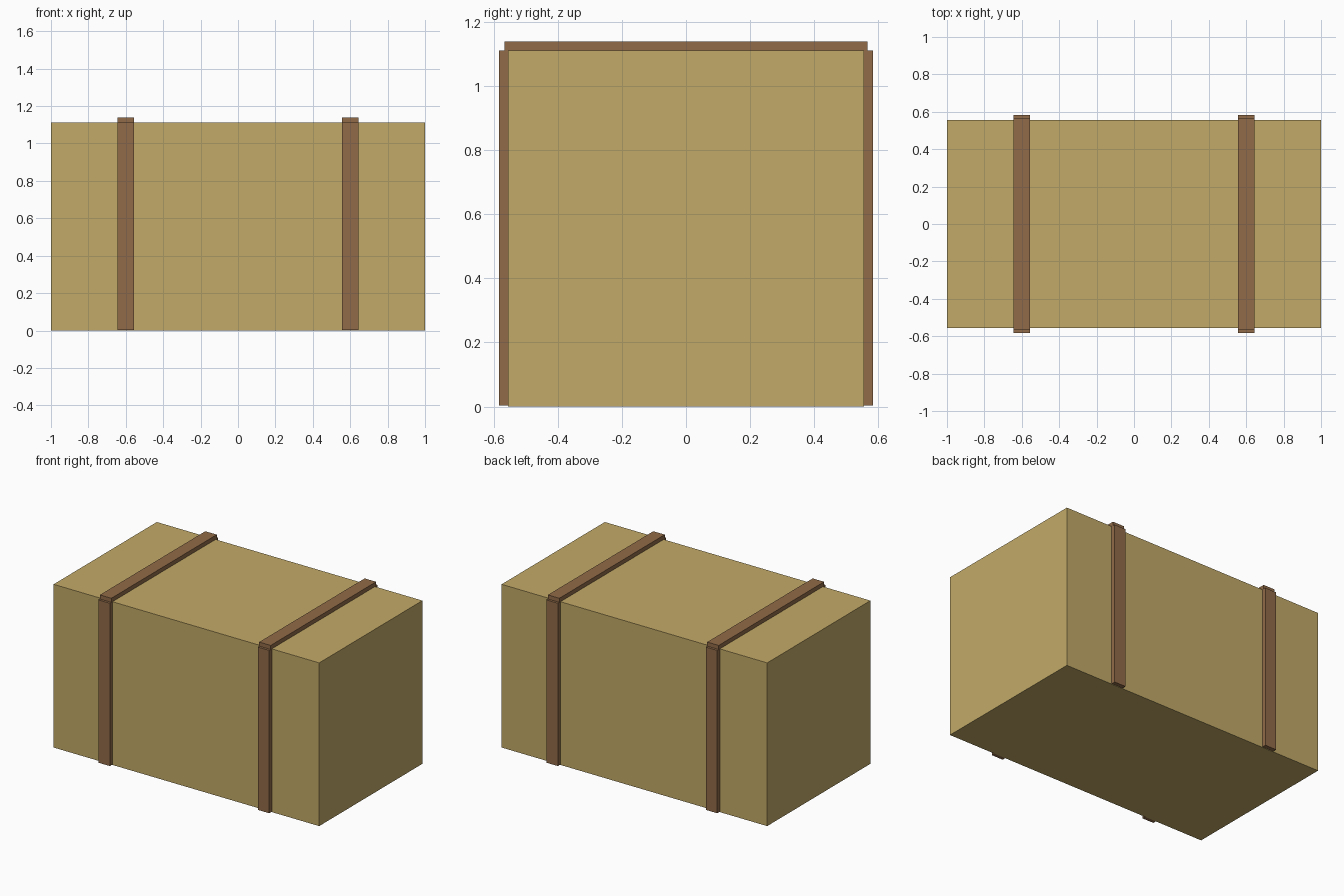
import bpy

cube = bpy.data.objects.get("Cube")
if cube:
    bpy.data.objects.remove(cube, do_unlink=True)


def make_material(name, rgb):
    mat = bpy.data.materials.new(name)
    mat.use_nodes = True
    color = (*rgb, 1.0)
    mat.diffuse_color = color
    mat.node_tree.nodes["Principled BSDF"].inputs["Base Color"].default_value = color
    return mat


def make_box(name, low, high, mat):
    """Add a box spanning two opposite corners."""
    center = [(a + b) / 2 for a, b in zip(low, high)]
    bpy.ops.mesh.primitive_cube_add(size=1, location=center)
    obj = bpy.context.object
    obj.name = name
    obj.scale = [b - a for a, b in zip(low, high)]
    bpy.ops.object.transform_apply(location=False, rotation=False, scale=True)
    obj.data.materials.append(mat)
    return obj


tan = make_material("tan", (0.54, 0.40, 0.135))
brown = make_material("brown leather", (0.283, 0.147, 0.065))

HALF_DEPTH, HEIGHT = 0.555, 1.111
STRAP_X, STRAP_HALF = 0.6, 0.043
STRAP_OUT = 0.028  # how far straps stand proud of the box

# Main body
make_box("box_body", (-1, -HALF_DEPTH, 0), (1, HALF_DEPTH, HEIGHT), tan)

# Two straps, each with a top, front and back band sunk into the body
for side, sx in (("left", 1), ("right", -1)):
    x0, x1 = sx * STRAP_X - STRAP_HALF, sx * STRAP_X + STRAP_HALF
    make_box(f"{side}_top_strap", (x0, -0.567, HEIGHT - STRAP_OUT),
             (x1, 0.567, HEIGHT + STRAP_OUT), brown)
    for face, sy in (("front", -1), ("back", 1)):
        ya, yb = sorted((sy * (HALF_DEPTH - STRAP_OUT), sy * (HALF_DEPTH + STRAP_OUT)))
        make_box(f"{side}_{face}_strap", (x0, ya, 0.003), (x1, yb, HEIGHT), brown)
